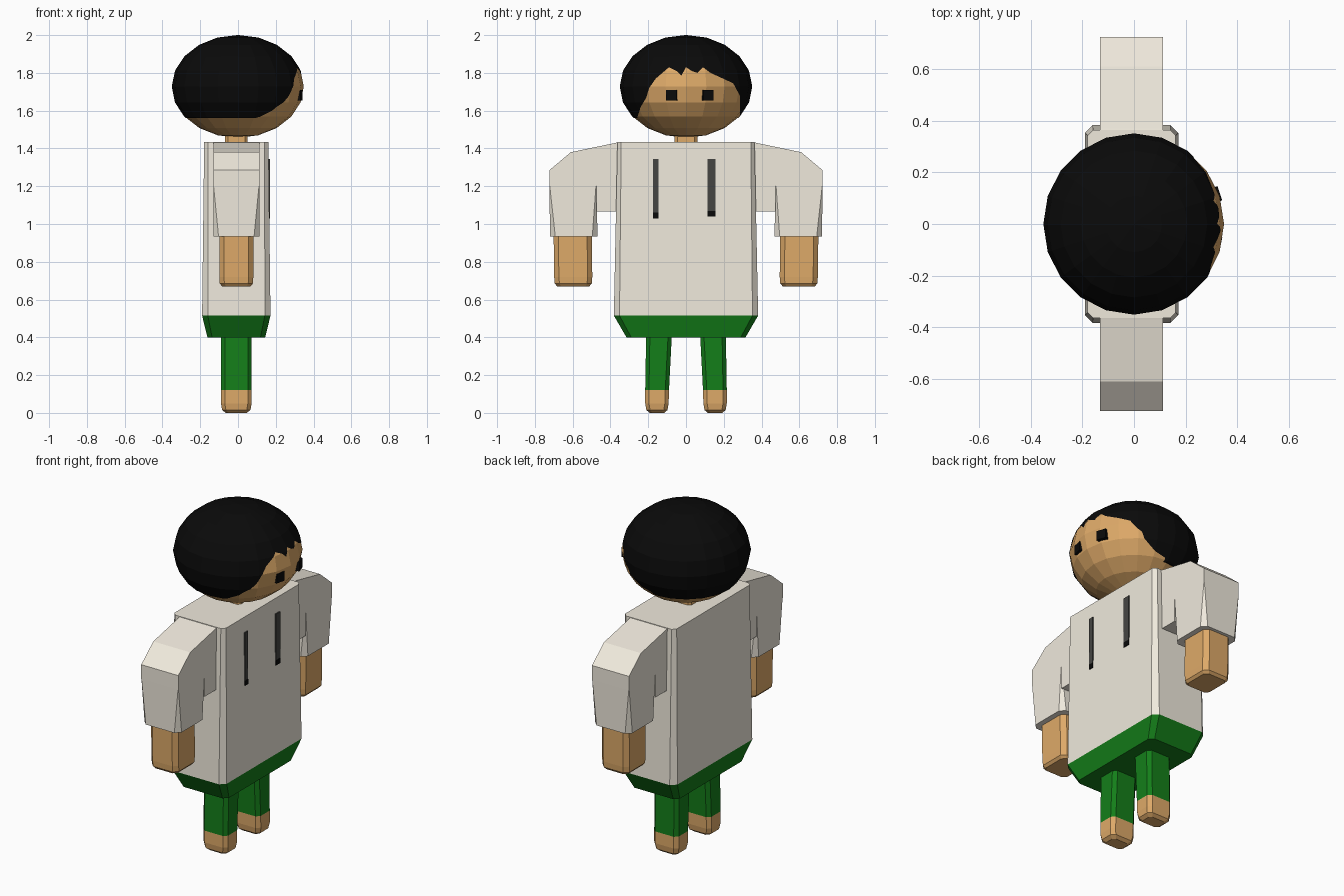
import bpy, bmesh, math
from mathutils import Vector, Matrix

if "Cube" in bpy.data.objects:
    bpy.data.objects.remove(bpy.data.objects["Cube"])

CX = -0.009  # body is a touch behind the head centre


def material(name, rgb):
    m = bpy.data.materials.new(name)
    m.diffuse_color = (*rgb, 1)
    m.use_nodes = True
    m.node_tree.nodes["Principled BSDF"].inputs["Base Color"].default_value = m.diffuse_color
    return m


SKIN = material("skin", (0.73, 0.40, 0.14))
CLOTH = material("cream_cloth", (0.87, 0.82, 0.72))
GREEN = material("green_cloth", (0.007, 0.21, 0.01))
BLACK = material("black", (0.003, 0.003, 0.003))
CORD = material("dark_cord", (0.06, 0.06, 0.055))


def finish(name, bm, mat):
    bmesh.ops.recalc_face_normals(bm, faces=bm.faces[:])
    me = bpy.data.meshes.new(name)
    bm.to_mesh(me)
    bm.free()
    ob = bpy.data.objects.new(name, me)
    bpy.context.collection.objects.link(ob)
    if mat:
        me.materials.append(mat)
    return ob


def loft(name, sections, mat):
    """Stack chamfered rectangles: (z, y_centre, half_x, half_y, chamfer)."""
    bm = bmesh.new()
    rings = []
    for z, yc, hx, hy, c in sections:
        pts = [(hx, hy - c), (hx - c, hy), (c - hx, hy), (-hx, hy - c),
               (-hx, c - hy), (c - hx, -hy), (hx - c, -hy), (hx, c - hy)]
        rings.append([bm.verts.new((CX + x, yc + y, z)) for x, y in pts])
    for a, b in zip(rings, rings[1:]):
        for i in range(8):
            j = (i + 1) % 8
            bm.faces.new((a[i], a[j], b[j], b[i]))
    bm.faces.new(rings[0])
    bm.faces.new(rings[-1])
    return finish(name, bm, mat)


def prism(name, profile, x0, x1, mat):
    """Extrude a y-z outline along x."""
    bm = bmesh.new()
    face = bm.faces.new([bm.verts.new((x0, y, z)) for y, z in profile])
    ext = bmesh.ops.extrude_face_region(bm, geom=[face])
    verts = [v for v in ext["geom"] if isinstance(v, bmesh.types.BMVert)]
    bmesh.ops.translate(bm, verts=verts, vec=(x1 - x0, 0, 0))
    return finish(name, bm, mat)


def box(name, lo, hi, mat, turn=0.0):
    lo, hi = Vector(lo), Vector(hi)
    bm = bmesh.new()
    bmesh.ops.create_cube(bm, size=1, matrix=Matrix.Translation((lo + hi) / 2)
                          @ Matrix.Rotation(turn, 4, 'Z')
                          @ Matrix.Diagonal((*(hi - lo), 1)))
    return finish(name, bm, mat)


HEAD_C, HEAD_R = Vector((0, 0, 1.7275)), Vector((0.35, 0.35, 0.2725))


def head_ball(name, mat, k):
    bm = bmesh.new()
    bmesh.ops.create_uvsphere(bm, u_segments=20, v_segments=10, radius=1,
                              matrix=Matrix.Translation(HEAD_C)
                              @ Matrix.Diagonal((*(HEAD_R * k), 1)))
    return finish(name, bm, mat)


# Head and neck
head_ball("head", SKIN, 0.995)
loft("neck", [(1.40, 0, 0.06, 0.06, 0.015), (1.50, 0, 0.06, 0.06, 0.015)], SKIN)

# Hair: outer cap with the face opening and underside cut away
hair = head_ball("hair", BLACK, 1.002)
hairline = [(-0.262, 1.55), (-0.24, 1.62), (-0.21, 1.67), (-0.195, 1.72),
            (-0.16, 1.77), (-0.09, 1.83), (-0.05, 1.81), (-0.025, 1.785),
            (0.0, 1.83), (0.03, 1.81), (0.06, 1.80), (0.09, 1.83),
            (0.13, 1.80), (0.25, 1.745), (0.285, 1.68), (0.287, 1.55),
            (0.287, 1.40), (-0.262, 1.40)]
cutters = [prism("face_cutter", hairline, 0.02, 0.6, None),
           box("nape_cutter", (-0.6, -0.6, 1.3), (0.6, 0.6, 1.56), None)]
for c in cutters:
    c.hide_render = True
    mod = hair.modifiers.new("cut", 'BOOLEAN')
    mod.operation, mod.object, mod.solver = 'DIFFERENCE', c, 'EXACT'
bpy.context.view_layer.update()
cut = bpy.data.meshes.new_from_object(
    hair.evaluated_get(bpy.context.evaluated_depsgraph_get()))
hair.modifiers.clear()
hair.data = cut
for c in cutters:
    bpy.data.objects.remove(c)
# keep only the outer skin of the cap
bm = bmesh.new()
bm.from_mesh(cut)
inner = []
for f in bm.faces:
    d = f.calc_center_median() - HEAD_C
    n = Vector((d.x / HEAD_R.x ** 2, d.y / HEAD_R.y ** 2, d.z / HEAD_R.z ** 2))
    if n.normalized().dot(f.normal) < 0.9:
        inner.append(f)
bmesh.ops.delete(bm, geom=inner, context='FACES')
bm.to_mesh(cut)
bm.free()

# Eyes
for side, y in (("right", -0.073), ("left", 0.112)):
    box("eye_" + side, (0.29, y - 0.029, 1.655), (0.343 - 0.09 * abs(y), y + 0.029, 1.71),
        BLACK, turn=math.asin(y / 0.35))

# Hoodie body and hips
loft("torso", [(0.515, 0, 0.181, 0.382, 0.03), (1.435, 0, 0.17, 0.363, 0.02)], CLOTH)
loft("hips", [(0.40, 0, 0.153, 0.315, 0.025), (0.515, 0, 0.181, 0.382, 0.03)], GREEN)

# Drawstrings with dark ends
for side, y0, y1, z0 in (("right", -0.175, -0.145, 1.03), ("left", 0.115, 0.157, 1.04)):
    box("cord_" + side, (0.13, y0, z0 + 0.03), (0.169, y1, 1.345), CORD)
    box("cord_end_" + side, (0.13, y0, z0), (0.17, y1, z0 + 0.03), BLACK)

# Arms and legs on both sides
for side, s in (("right", -1), ("left", 1)):
    shoulder = [(0.35, 1.435), (0.37, 1.43), (0.61, 1.38), (0.723, 1.285),
                (0.723, 1.20), (0.475, 1.20), (0.475, 1.065), (0.35, 1.065)]
    prism("shoulder_" + side, [(s * y, z) for y, z in shoulder],
          CX - 0.122, CX + 0.122, CLOTH)
    loft("sleeve_" + side, [(0.935, s * 0.594, 0.122, 0.126, 0.028),
                            (1.20, s * 0.599, 0.122, 0.124, 0.002)], CLOTH)
    loft("hand_" + side, [(0.67, s * 0.597, 0.075, 0.085, 0.02),
                          (0.685, s * 0.597, 0.088, 0.098, 0.025),
                          (0.72, s * 0.597, 0.09, 0.101, 0.025),
                          (0.96, s * 0.60, 0.09, 0.101, 0.025)], SKIN)
    loft("foot_" + side, [(0.0, s * 0.154, 0.055, 0.038, 0.015),
                          (0.015, s * 0.154, 0.075, 0.056, 0.02),
                          (0.05, s * 0.154, 0.081, 0.062, 0.02),
                          (0.12, s * 0.153, 0.081, 0.063, 0.02)], SKIN)
    loft("leg_" + side, [(0.12, s * 0.153, 0.081, 0.063, 0.02),
                         (0.41, s * 0.143, 0.081, 0.068, 0.02)], GREEN)
